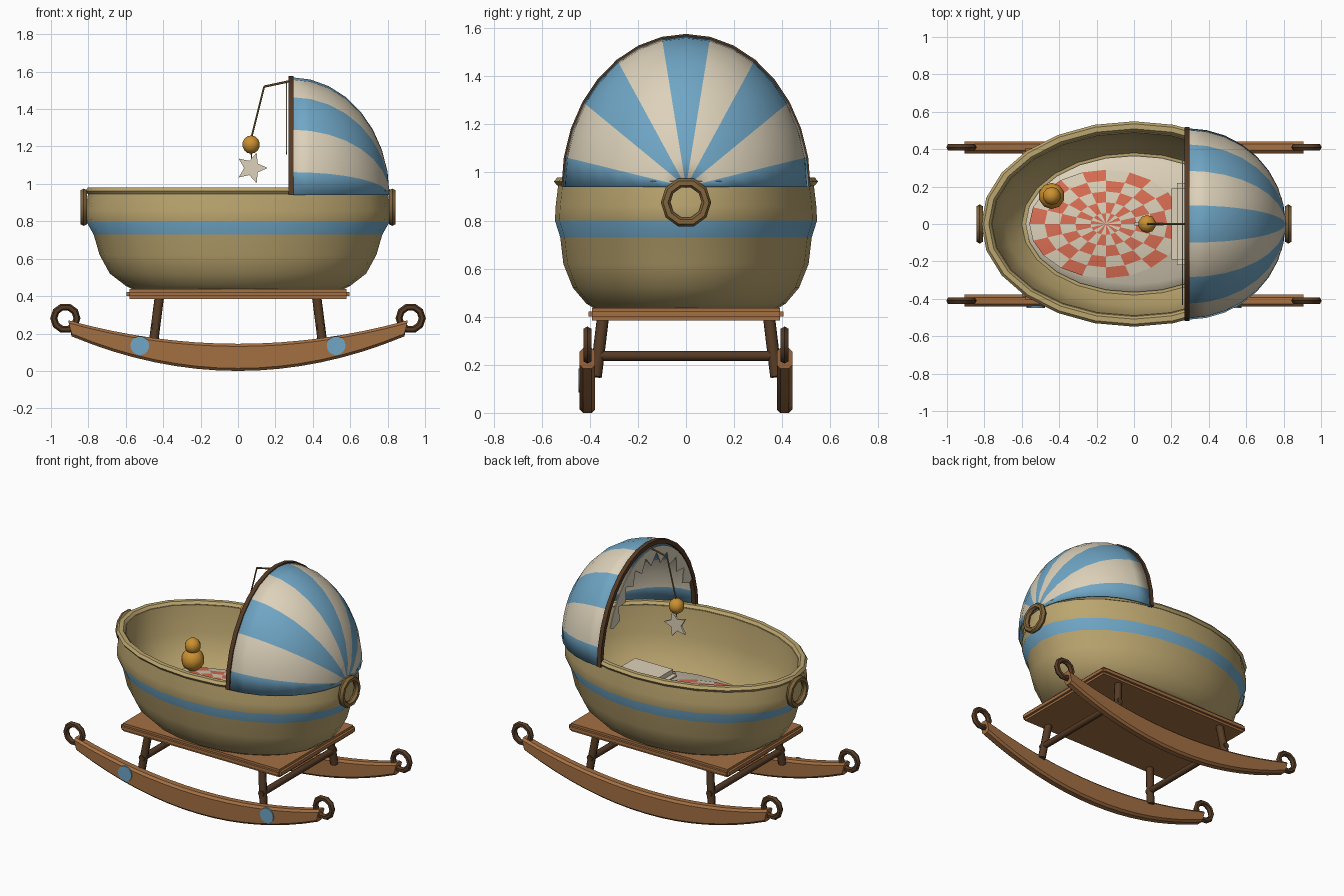
import bpy, bmesh
from math import sin, cos, pi, radians
from mathutils import Vector

cube = bpy.data.objects.get("Cube")
if cube:
    bpy.data.objects.remove(cube)


def material(name, rgb):
    m = bpy.data.materials.new(name)
    m.use_nodes = True
    m.diffuse_color = (*rgb, 1)
    m.node_tree.nodes["Principled BSDF"].inputs["Base Color"].default_value = (*rgb, 1)
    return m


WICKER = material("wicker tan", (0.50, 0.38, 0.16))
BLUE = material("soft blue", (0.16, 0.38, 0.56))
CREAM = material("cream cloth", (0.72, 0.64, 0.49))
WOOD = material("warm wood", (0.37, 0.16, 0.055))
DARK = material("dark wood", (0.09, 0.043, 0.018))
GOLD = material("golden orange", (0.60, 0.28, 0.03))
CORAL = material("coral red", (0.72, 0.16, 0.09))
BRONZE = material("bronze brown", (0.22, 0.13, 0.045))


def finish(bm, name, mats, angle=40):
    bmesh.ops.recalc_face_normals(bm, faces=bm.faces)
    me = bpy.data.meshes.new(name)
    bm.to_mesh(me)
    bm.free()
    for m in mats:
        me.materials.append(m)
    ob = bpy.data.objects.new(name, me)
    bpy.context.collection.objects.link(ob)
    bpy.ops.object.select_all(action='DESELECT')
    ob.select_set(True)
    bpy.context.view_layer.objects.active = ob
    if angle:
        bpy.ops.object.shade_smooth_by_angle(angle=radians(angle))
    return ob


def loft(name, rings, mats, rule=None, loop=True, wrap=False, caps=True, angle=40):
    """Skin a list of point rings; rule(ring, segment) picks the material slot."""
    bm = bmesh.new()
    rows = [[bm.verts.new(p) for p in r] for r in rings]
    n = len(rows[0])
    for i in range(len(rows) if wrap else len(rows) - 1):
        a, b = rows[i], rows[(i + 1) % len(rows)]
        for j in range(n if loop else n - 1):
            k = (j + 1) % n
            f = bm.faces.new((a[j], a[k], b[k], b[j]))
            f.material_index = rule(i, j) if rule else 0
    if caps and not wrap:
        bm.faces.new(rows[0])
        bm.faces.new(rows[-1])
    bmesh.ops.remove_doubles(bm, verts=bm.verts, dist=0.0001)
    return finish(bm, name, mats, angle)


def ellipse(rx, ry, z, n=24, x=0):
    return [(x + rx * cos(2 * pi * i / n), ry * sin(2 * pi * i / n), z) for i in range(n)]


def rod(name, a, b, r, mat, sides=8):
    a, b = Vector(a), Vector(b)
    bm = bmesh.new()
    bmesh.ops.create_cone(bm, cap_ends=True, segments=sides, radius1=r, radius2=r, depth=(b - a).length)
    bmesh.ops.rotate(bm, verts=bm.verts, matrix=(b - a).to_track_quat('Z', 'Y').to_matrix())
    bmesh.ops.translate(bm, verts=bm.verts, vec=(a + b) / 2)
    return finish(bm, name, [mat], 50)


def ball(name, loc, r, mat, squash=1):
    bm = bmesh.new()
    bmesh.ops.create_uvsphere(bm, u_segments=10, v_segments=7, radius=r)
    bmesh.ops.scale(bm, verts=bm.verts, vec=(1, 1, squash))
    bmesh.ops.translate(bm, verts=bm.verts, vec=loc)
    return finish(bm, name, [mat])


def block(name, size, loc, mat, bevel):
    bm = bmesh.new()
    bmesh.ops.create_cube(bm, size=1)
    bmesh.ops.scale(bm, verts=bm.verts, vec=size)
    bmesh.ops.bevel(bm, geom=bm.edges[:], offset=bevel, segments=2, affect='EDGES')
    bmesh.ops.translate(bm, verts=bm.verts, vec=loc)
    return finish(bm, name, [mat])


def ring(name, loc, major, minor, mat, axis):
    """Ten-sided ring whose hole points along x or y."""
    rows = []
    for i in range(10):
        t = 2 * pi * i / 10
        row = []
        for j in range(6):
            s = 2 * pi * j / 6
            r, d = major + minor * cos(s), minor * sin(s)
            off = (d, r * cos(t), r * sin(t)) if axis == 'X' else (r * cos(t), d, r * sin(t))
            row.append(Vector(loc) + Vector(off))
        rows.append(row)
    return loft(name, rows, [mat], wrap=True)


# Basket shell: outer wall up, over the rim, and down the inner wall
shell = [(.55, .375, .43), (.60, .415, .455), (.685, .47, .52), (.74, .51, .62), (.772, .523, .73),
         (.812, .545, .80), (.815, .542, .86), (.80, .53, .96), (.76, .49, .96), (.74, .475, .78),
         (.69, .44, .65), (.60, .38, .56)]
loft("basket", [ellipse(*p) for p in shell], [WICKER, BLUE], lambda i, j: int(i == 4))
loft("basket_rim", [ellipse(.79 + .027 * cos(k * pi / 3), .522 + .027 * cos(k * pi / 3),
                            .962 + .02 * sin(k * pi / 3)) for k in range(6)], [WICKER], wrap=True)
for side, s in (("left", 1), ("right", -1)):
    ring(side + "_end_handle", (s * .825, 0, .875), .085, .02, BRONZE, 'X')

# Bedding
loft("mattress", [ellipse(.56, .36, .55), ellipse(.58, .365, .58), ellipse(.53, .32, .615)], [CREAM])
quilt = [ellipse(.41 * k / 5, .29 * k / 5, .655 - .0014 * k * k, 20, -.15) for k in range(6)]
quilt.append(ellipse(.41, .29, .60, 20, -.15))
loft("checked_quilt", quilt, [CREAM, CORAL], lambda i, j: (min(i, 4) + j) % 2, caps=False)
block("pillow", (.34, .44, .07), (.37, 0, .635), CREAM, .03)

# Toy sitting on the quilt
ball("toy_body", (-.44, .15, .695), .072, GOLD)
ball("toy_head", (-.44, .15, .787), .05, GOLD)

# Striped hood: half arcs shrinking to a point at the end of the basket
HX, HZ, SEG = .285, .94, 16


def arc(x, ry, rz, n=SEG, start=0):
    span = pi - 2 * start
    return [(x, ry * cos(start + span * i / n), HZ + rz * sin(start + span * i / n)) for i in range(n + 1)]


hood_rows = []
for k in range(9):
    a = k * pi / 16
    hood_rows.append(arc(HX + .525 * sin(a), .512 * cos(a), .63 * cos(a)))
hood = loft("striped_hood", hood_rows, [CREAM, BLUE],
            lambda i, j: 1 - ((j + 1) // 2) % 2, loop=False, caps=False)
shell_mod = hood.modifiers.new("thickness", 'SOLIDIFY')
shell_mod.thickness = .008

# Bow framing the hood opening
bow = [arc(x, .512 + d, .63 + d) for x, d in ((.27, .006), (.298, .006), (.298, -.022), (.27, -.022))]
loft("hood_bow", [list(p) for p in zip(*bow)], [DARK], angle=30)

# Pointed valance hanging inside the opening
outer = arc(.257, .47, .60, 18, .4)
inner = arc(.257, .44, .56, 18, .4)
for i in range(1, 18, 2):
    x, y, z = inner[i]
    inner[i] = (x, y * .87, HZ + (z - HZ) * .87)
back = [[(x + .006, y, z) for x, y, z in r] for r in (inner, outer)]
loft("hood_valance", [list(p) for p in zip(outer, inner, *back)], [CREAM], angle=0)

# Hanging mobile
wire = [(.28, 0, 1.55), (.14, 0, 1.52), (.07, 0, 1.24)]
rod("mobile_arm", wire[0], wire[1], .006, BRONZE, 6)
rod("mobile_cord", wire[1], wire[2], .005, BRONZE, 6)
ball("mobile_ball", (.07, 0, 1.21), .049, GOLD)
star = []
for y in (-.007, .007):
    star.append([(.073 + r * cos(i * pi / 5), y, 1.085 + r * sin(i * pi / 5))
                 for i, r in enumerate([.086, .04] * 5)])
loft("mobile_star", star, [CREAM], angle=0)
rod("star_cord", (.07, 0, 1.17), (.075, 0, 1.1), .003, BRONZE, 6)

# Platform
block("platform", (1.19, .81, .052), (0, 0, .411), WOOD, .015)

# Splayed legs and stretchers
for side, sx in (("left", 1), ("right", -1)):
    for end, sy in (("front", -1), ("back", 1)):
        rod(f"{side}_{end}_leg", (sx * .42, sy * .345, .40), (sx * .452, sy * .375, .15), .025, DARK)
    rod(side + "_stretcher", (sx * .442, -.39, .237), (sx * .442, .39, .237), .021, DARK)

# Curved rockers with ring ends
for end, sy in (("front", -1), ("back", 1)):
    rows = []
    for i in range(17):
        t = i / 8 - 1
        lo, hi = .185 * t * t, .145 + .125 * t * t
        x_lo, x_hi = .89 * t, .905 * t
        w, c = .032, .014
        section = [(x_lo, -w + c, lo), (x_lo, w - c, lo), (x_lo, w, lo + c), (x_hi, w, hi - c),
                   (x_hi, w - c, hi), (x_hi, -w + c, hi), (x_hi, -w, hi - c), (x_lo, -w, lo + c)]
        rows.append([(x, sy * .41 + y, z) for x, y, z in section])
    loft(end + "_rocker", rows, [WOOD], angle=30)
    for side, sx in (("left", 1), ("right", -1)):
        ring(f"{side}_{end}_rocker_ring", (sx * .923, sy * .41, .282), .062, .019, DARK, 'Y')

# Painted dots on the front rocker
for side, sx in (("left", 1), ("right", -1)):
    rod(side + "_rocker_dot", (sx * .525, -.439, .135), (sx * .525, -.448, .135), .05, BLUE, 20)
